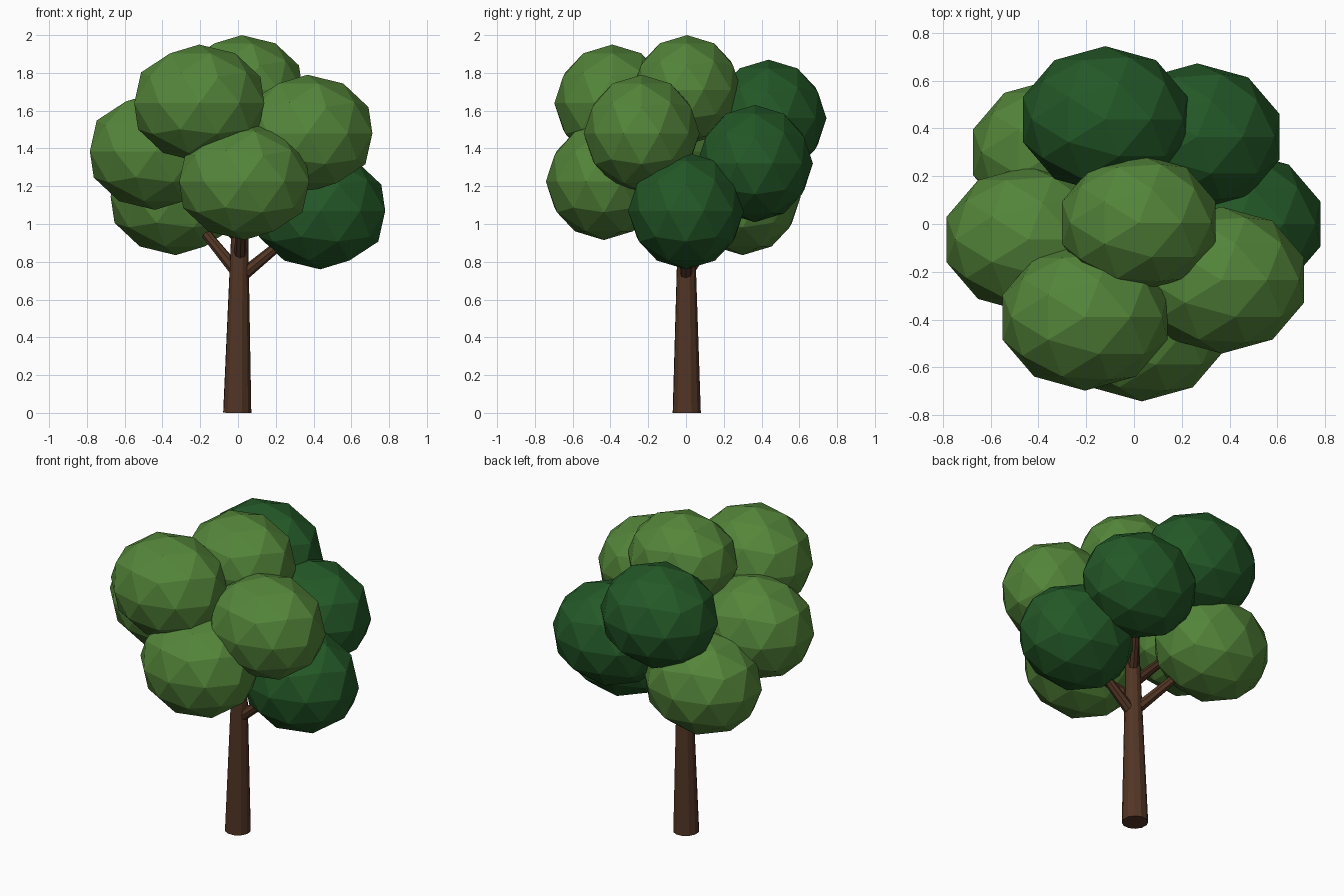
import bpy, bmesh
from mathutils import Vector

if "Cube" in bpy.data.objects:
    bpy.data.objects.remove(bpy.data.objects["Cube"])


def material(name, rgb):
    m = bpy.data.materials.new(name)
    m.diffuse_color = (*rgb, 1)
    m.use_nodes = True
    m.node_tree.nodes["Principled BSDF"].inputs["Base Color"].default_value = m.diffuse_color
    return m


light_green = material("light green", (0.088, 0.235, 0.042))
dark_green = material("dark green", (0.017, 0.098, 0.020))
brown = material("bark brown", (0.085, 0.036, 0.018))


def finish(name, bm, mat):
    me = bpy.data.meshes.new(name)
    bm.to_mesh(me)
    bm.free()
    me.materials.append(mat)
    ob = bpy.data.objects.new(name, me)
    bpy.context.collection.objects.link(ob)
    return ob


# tapered limb between two points
def limb(name, a, b, r1, r2, sides):
    a, b = Vector(a), Vector(b)
    bm = bmesh.new()
    bmesh.ops.create_cone(bm, cap_ends=True, segments=sides,
                          radius1=r1, radius2=r2, depth=(b - a).length)
    ob = finish(name, bm, brown)
    ob.location = (a + b) / 2
    ob.rotation_mode = 'QUATERNION'
    ob.rotation_quaternion = (b - a).to_track_quat('Z', 'Y')


# faceted leaf clump, wider along x
def clump(name, centre, mat, size=1.0):
    bm = bmesh.new()
    bmesh.ops.create_icosphere(bm, subdivisions=2, radius=1)
    ob = finish(name, bm, mat)
    ob.location = centre
    ob.scale = (0.362 * size, 0.307 * size, 0.31 * size)


# foliage
clump("leaves_top", (0.02, 0.005, 1.71), light_green, 0.935)
clump("leaves_upper_front", (-0.205, -0.39, 1.64), light_green)
clump("leaves_front_right", (0.367, -0.235, 1.48), light_green)
clump("leaves_lower_front", (0.033, -0.435, 1.225), light_green)
clump("leaves_left", (-0.44, -0.065, 1.385), light_green)
clump("leaves_back_left", (-0.33, 0.30, 1.145), light_green)
clump("leaves_lower_right", (0.435, 0.0, 1.07), dark_green)
clump("leaves_back_right", (0.265, 0.365, 1.32), dark_green)
clump("leaves_upper_back", (-0.12, 0.437, 1.56), dark_green)

# trunk
limb("trunk", (-0.004, 0.004, 0.0), (0.016, 0.0, 1.45), 0.076, 0.03, 12)

# branches reaching into the clumps
limb("branch_right", (0.0, 0.0, 0.71), (0.40, 0.0, 1.04), 0.035, 0.02, 8)
limb("branch_back_left", (0.0, 0.0, 0.74), (-0.31, 0.28, 1.12), 0.035, 0.02, 8)
limb("branch_front", (0.01, 0.0, 0.82), (0.025, -0.40, 1.19), 0.033, 0.02, 8)
limb("branch_left", (0.01, 0.0, 0.92), (-0.40, -0.06, 1.34), 0.033, 0.02, 8)
limb("branch_back_right", (0.01, 0.0, 1.0), (0.24, 0.33, 1.29), 0.03, 0.02, 8)
